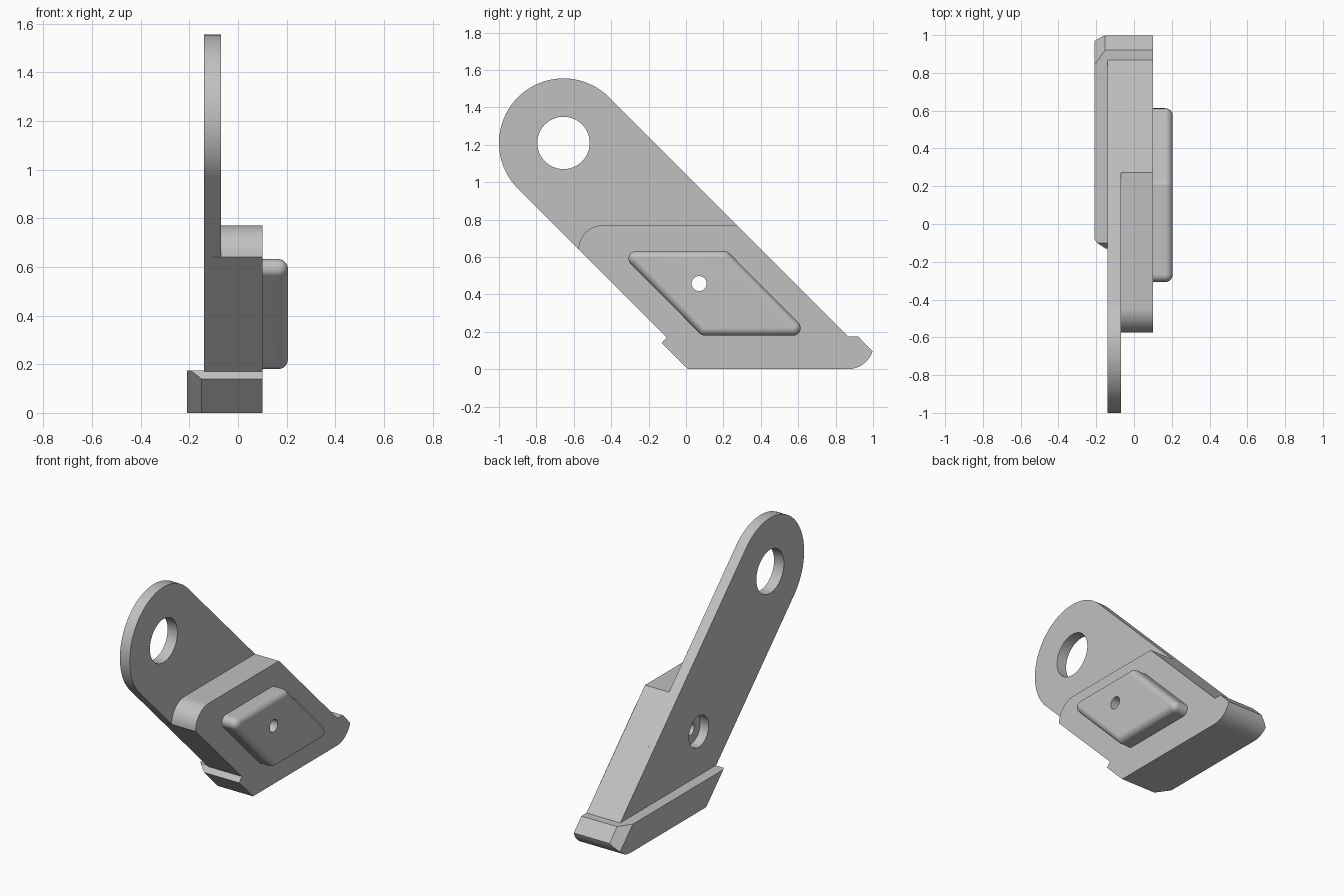
import bpy, bmesh
from math import sin, cos, pi, radians
from mathutils import Vector

cube = bpy.data.objects.get("Cube")
if cube:
    bpy.data.objects.remove(cube, do_unlink=True)

grey = bpy.data.materials.new("plain grey")
grey.use_nodes = True
grey.diffuse_color = (0.53, 0.53, 0.53, 1)
grey.node_tree.nodes["Principled BSDF"].inputs["Base Color"].default_value = (0.53, 0.53, 0.53, 1)


def arc(cy, cz, r, start, end, n=12):
    """Points of an arc in the y-z plane, angles in degrees."""
    return [(cy + r * cos(radians(start + (end - start) * i / n)),
             cz + r * sin(radians(start + (end - start) * i / n))) for i in range(n + 1)]


def loft(name, rings):
    """Solid from (x, outline) rings with equal point counts."""
    bm = bmesh.new()
    loops = [[bm.verts.new((x, y, z)) for y, z in pts] for x, pts in rings]
    n = len(loops[0])
    for a, b in zip(loops, loops[1:]):
        for i in range(n):
            j = (i + 1) % n
            bm.faces.new((a[i], a[j], b[j], b[i]))
    bm.faces.new(loops[0])
    bm.faces.new(loops[-1])
    bmesh.ops.remove_doubles(bm, verts=bm.verts[:], dist=1e-5)
    bmesh.ops.recalc_face_normals(bm, faces=bm.faces[:])
    mesh = bpy.data.meshes.new(name)
    bm.to_mesh(mesh)
    bm.free()
    mesh.materials.append(grey)
    obj = bpy.data.objects.new(name, mesh)
    bpy.context.collection.objects.link(obj)
    return obj


def prism(name, x0, x1, pts):
    return loft(name, [(x0, pts), (x1, pts)])


def combine(target, tool, operation):
    """Apply a boolean and discard the tool."""
    mod = target.modifiers.new("boolean", "BOOLEAN")
    mod.operation, mod.solver, mod.object = operation, "EXACT", tool
    graph = bpy.context.evaluated_depsgraph_get()
    mesh = bpy.data.meshes.new_from_object(target.evaluated_get(graph))
    target.modifiers.clear()
    target.data = mesh
    bpy.data.objects.remove(tool, do_unlink=True)


# Foot with a notch at the front and a rounded toe at the back
bracket = prism("bracket", -0.21, 0.10,
                [(-0.10, 0.175), (-0.13, 0.14), (0.01, 0)]
                + arc(0.865, 0.139, 0.139, -90, -18)
                + [(0.92, 0.175)])

# Chamfer both ends of the foot's outer side
bm = bmesh.new()
bm.from_mesh(bracket.data)
for total, side in ((1.10, 1), (0.01, -1)):
    normal = Vector((-0.085, 0.06 * side, 0.06 * side))
    cut = bmesh.ops.bisect_plane(bm, geom=bm.verts[:] + bm.edges[:] + bm.faces[:],
                                 plane_co=(-0.15, total, 0), plane_no=normal, clear_outer=True)
    rim = [e for e in cut["geom_cut"] if isinstance(e, bmesh.types.BMEdge)]
    bmesh.ops.holes_fill(bm, edges=rim)
bmesh.ops.recalc_face_normals(bm, faces=bm.faces[:])
bm.to_mesh(bracket.data)
bm.free()

# Slanted arm with a round end
arm = prism("arm", -0.14, -0.07,
            arc(-0.655, 1.21, 0.345, 45, 225, 40) + [(-0.033, 0.10), (0.943, 0.10)])
combine(bracket, arm, "UNION")

# Thick block beside the arm
block = prism("block", -0.10, 0.10,
              [(0.273, 0.77)] + arc(-0.445, 0.64, 0.13, 90, 180)
              + [(-0.573, 0.64), (-0.033, 0.10), (0.943, 0.10)])
combine(bracket, block, "UNION")

# Raised pad with rounded corners and rim
R = 0.04
corners = [(0.203, 0.592, 45, 90), (-0.268, 0.592, 90, 225),
           (0.102, 0.22, 225, 270), (0.573, 0.22, 270, 405)]


def pad_outline(r):
    return [p for y, z, a, b in corners for p in arc(y, z, r, a, b, 8)]


rim = [(0.165 + R * sin(t), pad_outline(max(R * cos(t), 0.0004)))
       for t in (pi / 2 * i / 8 for i in range(9))]
combine(bracket, loft("pad", [(0.06, pad_outline(R))] + rim), "UNION")

# Pivot hole, screw hole and its counterbore
for y, z, r, x0, x1 in ((-0.655, 1.21, 0.14, -0.3, 0.1),
                        (0.07, 0.458, 0.04, -0.3, 0.3),
                        (0.07, 0.458, 0.10, -0.3, -0.08)):
    combine(bracket, prism("cutter", x0, x1, arc(y, z, r, 0, 352.5, 47)), "DIFFERENCE")

# Tidy coplanar faces, then smooth the curves
bm = bmesh.new()
bm.from_mesh(bracket.data)
bmesh.ops.remove_doubles(bm, verts=bm.verts[:], dist=1e-5)
bmesh.ops.dissolve_limit(bm, angle_limit=radians(0.5), verts=bm.verts[:], edges=bm.edges[:])
bm.to_mesh(bracket.data)
bm.free()
for o in bpy.context.selected_objects:
    o.select_set(False)
bracket.select_set(True)
bpy.context.view_layer.objects.active = bracket
bpy.ops.object.shade_smooth_by_angle(angle=radians(25))
weighted = bracket.modifiers.new("weighted normals", "WEIGHTED_NORMAL")
weighted.keep_sharp = True
